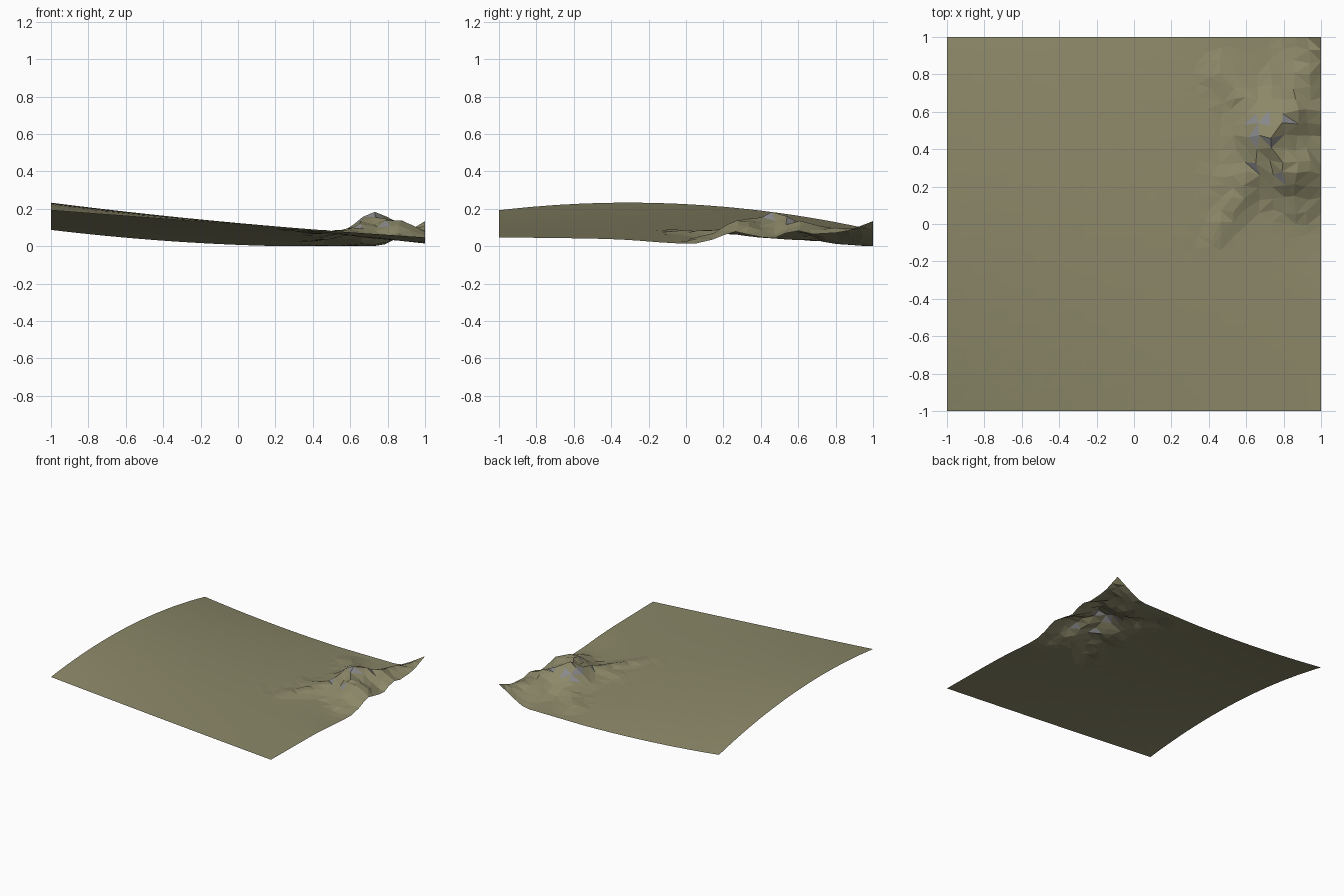
import bpy, bmesh, math, random
from mathutils import Vector, noise

if "Cube" in bpy.data.objects:
    bpy.data.objects.remove(bpy.data.objects["Cube"])

random.seed(7)
N = 30  # cells per side

# Mountain crest lines: (x, y, crest height)
RIDGES = [
    [(.32, -.10, .080), (.47, -.03, .088), (.56, .17, .092), (.66, .32, .125), (.73, .48, .192)],
    [(.73, .48, .192), (.78, .38, .155), (.84, .30, .168), (1, .25, .085)],
    [(.73, .48, .192), (.86, .60, .148), (1, .58, .095)],
    [(.86, .60, .148), (.90, .74, .130), (.94, .86, .110), (1, 1, .137)],
    [(.42, .17, .078), (.55, .27, .085), (.66, .32, .120)],
    [(.73, .48, .185), (.60, .60, .075), (.46, .82, .040)],
    [(.84, .30, .165), (.86, .14, .075), (.90, .02, .030)],
]


def base(x, y):
    """Gentle rolling slope: three y-profiles blended across x."""
    f = .2276 - .0525 * y - .085 * y * y
    g = .110 - .055 * y - .045 * y * y
    h = .035 - .020 * y - .005 * y * y
    z = f * x * (x - 1) / 2 + g * (1 - x * x) + h * x * (x + 1) / 2
    z -= .018 * math.exp(-((x - 1) ** 2 + (y + .02) ** 2) / .06)
    return max(z, .003)


def terrain(x, y):
    """Base slope raised towards the nearest crest line, with rocky noise."""
    b = base(x, y)
    z, rocky = b, 0
    p = Vector((x, y))
    for line in RIDGES:
        for s, e in zip(line, line[1:]):
            a, d = Vector(s[:2]), Vector(e[:2]) - Vector(s[:2])
            t = min(1, max(0, (p - a).dot(d) / d.length_squared))
            crest = s[2] + (e[2] - s[2]) * t
            relief = max(0, crest - b)
            fall = max(0, 1 - (p - a - d * t).length / (.09 + 1.1 * relief))
            z = max(z, b + relief * fall ** 1.15)
            rocky = max(rocky, fall)
    n = noise.noise(Vector((x * 8, y * 8, 3.1)))
    inside = 1 if max(abs(x), abs(y)) < .99 else .2
    return max(.003, z + .018 * n * min(1, rocky * 1.5) * inside)


# Terrain sheet: jittered grid of flat triangles
bm = bmesh.new()
grid = []
for j in range(N + 1):
    row = []
    for i in range(N + 1):
        x, y = -1 + 2 * i / N, -1 + 2 * j / N
        if 0 < i < N:
            x += random.uniform(-.016, .016)
        if 0 < j < N:
            y += random.uniform(-.016, .016)
        row.append(bm.verts.new((x, y, terrain(x, y))))
    grid.append(row)
low = min(v.co.z for v in bm.verts)
for v in bm.verts:
    v.co.z -= low
for j in range(N):
    for i in range(N):
        a, b, c, d = grid[j][i], grid[j][i + 1], grid[j + 1][i + 1], grid[j + 1][i]
        # split along the diagonal that follows the crests best
        if abs(a.co.z - c.co.z) <= abs(b.co.z - d.co.z):
            tris = ((a, b, c), (a, c, d))
        else:
            tris = ((a, b, d), (b, c, d))
        for t in tris:
            bm.faces.new(t)
bm.normal_update()

# Bare rock on the steepest high facets
for f in bm.faces:
    c = f.calc_center_median()
    f.material_index = int(f.normal.z < .80 and c.z > .09 and c.x > .5)

mesh = bpy.data.meshes.new("mountain_terrain")
bm.to_mesh(mesh)
bm.free()
for name, col in (("dry_grass", (.26, .245, .14, 1)), ("grey_rock", (.25, .25, .26, 1))):
    m = bpy.data.materials.new(name)
    m.diffuse_color = col
    m.use_nodes = True
    m.node_tree.nodes["Principled BSDF"].inputs["Base Color"].default_value = m.diffuse_color
    mesh.materials.append(m)
obj = bpy.data.objects.new("mountain_terrain", mesh)
bpy.context.collection.objects.link(obj)
